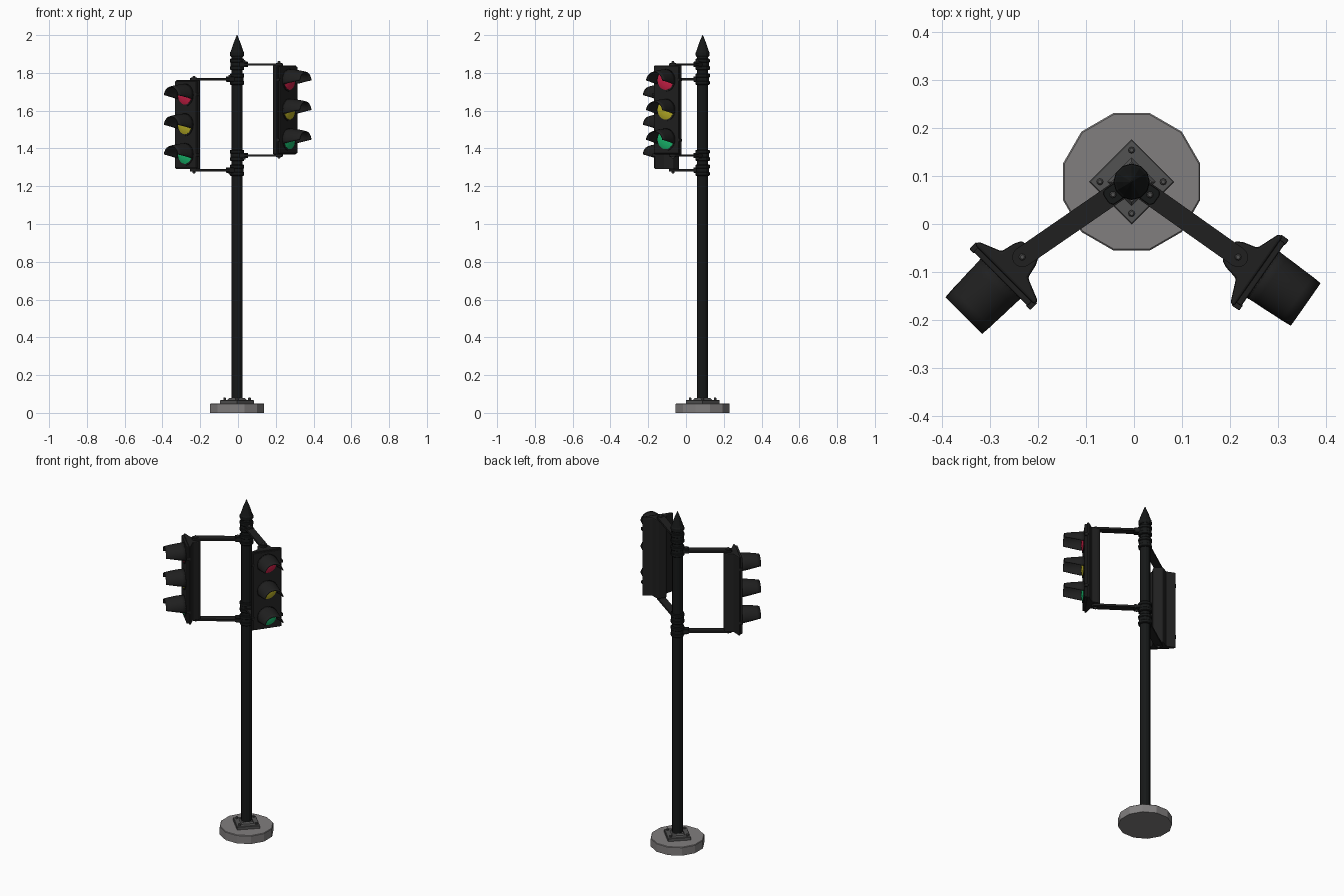
import bpy, bmesh, math
from mathutils import Matrix, Vector

if "Cube" in bpy.data.objects:
    bpy.data.objects.remove(bpy.data.objects["Cube"])

PX, PY = -0.005, 0.088            # pole axis


def mat(name, r, g, b):
    m = bpy.data.materials.new(name)
    m.diffuse_color = (r, g, b, 1)
    m.use_nodes = True
    m.node_tree.nodes["Principled BSDF"].inputs["Base Color"].default_value = m.diffuse_color
    return m


POLE = mat("pole_black", 0.008, 0.009, 0.009)
BODY = mat("housing_black", 0.014, 0.014, 0.014)
STONE = mat("concrete_grey", 0.22, 0.21, 0.21)
STEEL = mat("steel_grey", 0.085, 0.085, 0.085)
RED = mat("lens_red", 0.62, 0.015, 0.065)
YELLOW = mat("lens_yellow", 0.5, 0.44, 0.02)
GREEN = mat("lens_green", 0.01, 0.5, 0.16)


def finish(name, bm, material, M=Matrix(), bevel=0, smooth=False):
    bm.transform(M)
    bmesh.ops.recalc_face_normals(bm, faces=bm.faces)
    me = bpy.data.meshes.new(name)
    bm.to_mesh(me)
    bm.free()
    me.materials.append(material)
    ob = bpy.data.objects.new(name, me)
    bpy.context.collection.objects.link(ob)
    if bevel:
        b = ob.modifiers.new("bevel", 'BEVEL')
        b.width, b.segments, b.limit_method = bevel, 2, 'ANGLE'
    if smooth:
        bpy.context.view_layer.objects.active = ob
        ob.select_set(True)
        bpy.ops.object.shade_smooth_by_angle(angle=math.radians(35))
        ob.select_set(False)
    return ob


def lathe(name, prof, sides, material, M, turn=0.0, **kw):
    """Revolve (radius, z) points around local z, capped at both ends."""
    bm = bmesh.new()
    rings = []
    for r, z in prof:
        rings.append([bm.verts.new((r * math.cos(turn + 2 * math.pi * i / sides),
                                    r * math.sin(turn + 2 * math.pi * i / sides), z))
                      for i in range(sides)])
    for a, b in zip(rings, rings[1:]):
        for i in range(sides):
            j = (i + 1) % sides
            bm.faces.new((a[i], a[j], b[j], b[i]))
    bm.faces.new(rings[0])
    bm.faces.new(rings[-1])
    return finish(name, bm, material, M, **kw)


def prism(name, pts, z0, z1, material, M, **kw):
    """Extrude a plan outline from z0 to z1."""
    bm = bmesh.new()
    f = bm.faces.new([bm.verts.new((x, y, z0)) for x, y in pts])
    top = bmesh.ops.extrude_face_region(bm, geom=[f])
    for v in top["geom"]:
        if isinstance(v, bmesh.types.BMVert):
            v.co.z = z1
    return finish(name, bm, material, M, **kw)


def T(x, y, z=0):
    return Matrix.Translation((x, y, z))


def bolt(name, M, r=0.007, h=0.008, material=STEEL):
    lathe(name, [(r, -h), (r, h * 0.6), (r * 0.6, h)], 8, material, M)


C = T(PX, PY)

# --- footing, mounting plate and anchor bolts
lathe("concrete_base", [(0.148, 0), (0.148, 0.047), (0.145, 0.05)], 12, STONE, C, math.pi / 12)
lathe("mounting_plate", [(0.089, 0.05), (0.089, 0.066), (0.086, 0.069)], 4, STEEL, C)
lathe("pole_shoe", [(0.050, 0.069), (0.042, 0.078)], 4, STEEL, C)
for k in range(4):
    a = k * math.pi / 2
    bolt("anchor_bolt", C @ T(0.066 * math.cos(a), 0.066 * math.sin(a), 0.073))

# --- pole and pointed finial
lathe("pole", [(0.029, 0.069), (0.029, 1.9)], 12, POLE, C)
lathe("finial", [(0.032, 1.885), (0.037, 1.892), (0.037, 1.908), (0.033, 1.914),
                 (0.019, 1.957), (0.0015, 2.0)], 12, POLE, C)


def visor(M):
    """Hood over a lens: an arch that opens up toward its tip."""
    bm = bmesh.new()
    rows = []
    for i in range(6):
        t = i / 5
        half = math.radians(112 - 32 * t ** 1.3)
        r = 0.057 - 0.004 * t
        row = []
        for j in range(19):
            a = -half + 2 * half * j / 18
            row.append(bm.verts.new((0.062 + 0.11 * t, r * math.sin(a),
                                     r * math.cos(a) - 0.010 * t * t)))
        rows.append(row)
    for p, q in zip(rows, rows[1:]):
        for j in range(18):
            bm.faces.new((p[j], p[j + 1], q[j + 1], q[j]))
    ob = finish("visor", bm, BODY, M, smooth=True)
    s = ob.modifiers.new("thickness", 'SOLIDIFY')
    s.thickness, s.offset = 0.004, 0


def signal(side, bx, by, zc, face_deg):
    """One three-lens head with its two arms; bx, by is the end bolt."""
    H = T(bx, by, zc) @ Matrix.Rotation(math.radians(face_deg), 4, 'Z')
    h = 0.236
    # housing: narrow rear flaring to the front frame
    half = [(-0.024, 0.024), (-0.008, 0.032), (0.022, 0.039), (0.042, 0.088), (0.052, 0.088)]
    prism(side + "_housing", half + [(x, -y) for x, y in reversed(half)], -h, h, BODY, H, bevel=0.005)
    # front door
    prism(side + "_door", [(0.05, -0.08), (0.064, -0.08), (0.064, 0.08), (0.05, 0.08)],
          -h + 0.006, h - 0.006, BODY, H, bevel=0.003)
    face = Matrix.Rotation(math.pi / 2, 4, 'Y')
    for k, (nm, m) in enumerate((("red", RED), ("yellow", YELLOW), ("green", GREEN))):
        L = H @ T(0, 0, 0.157 * (1 - k))
        lathe(side + "_lens_rim", [(0.059, 0.06), (0.059, 0.068), (0.05, 0.068)], 24, BODY, L @ face)
        lathe(side + "_" + nm + "_lens", [(0.051, 0.062), (0.051, 0.069), (0.04, 0.073),
                                          (0.022, 0.076), (0.004, 0.077)], 24, m, L @ face, smooth=True)
        visor(L)
    # side latches
    for s in (-1, 1):
        for z in (-0.16, 0.16):
            prism(side + "_latch", [(0.046, s * 0.076), (0.066, s * 0.076),
                                    (0.066, s * 0.09), (0.046, s * 0.09)],
                  z - 0.008, z + 0.008, BODY, H, bevel=0.002)
    # arms, pole clamps and their bolts, above and below the head
    d = Vector((bx - PX, by - PY))
    n = d.length
    A = C @ Matrix.Rotation(math.atan2(d.y, d.x), 4, 'Z')
    w = 0.021
    outline = [(0.03, w), (0.03, -w)]
    outline += [(n + w * math.sin(math.pi * i / 8), -w * math.cos(math.pi * i / 8)) for i in range(9)]
    for s in (-1, 1):
        z = zc + s * (h + 0.005)
        prism(side + "_arm", outline, z - 0.006, z + 0.006, BODY, A)
        lathe("pole_clamp", [(0.034, -0.03), (0.038, -0.026), (0.038, -0.012), (0.035, -0.009),
                             (0.035, 0.009), (0.038, 0.012), (0.038, 0.026), (0.034, 0.03)],
              12, POLE, T(PX, PY, z))
        prism("clamp_lug", [(0.02, -0.018), (0.058, -0.018), (0.064, -0.01), (0.064, 0.01),
                            (0.058, 0.018), (0.02, 0.018)], z - 0.014, z + 0.014, POLE, A, bevel=0.002)
        flip = Matrix.Diagonal((1, 1, s, 1))
        bolt("clamp_bolt", A @ T(0.047, 0, z + s * 0.014) @ flip)
        lathe("arm_washer", [(0.015, 0), (0.015, 0.003)], 12, BODY, A @ T(n, 0, z + s * 0.005) @ flip)
        bolt("arm_bolt", A @ T(n, 0, z + s * 0.009) @ flip)


# --- the two signal heads
signal("right", 0.217, -0.069, 1.604, -35)
signal("left", -0.233, -0.069, 1.526, 225)
